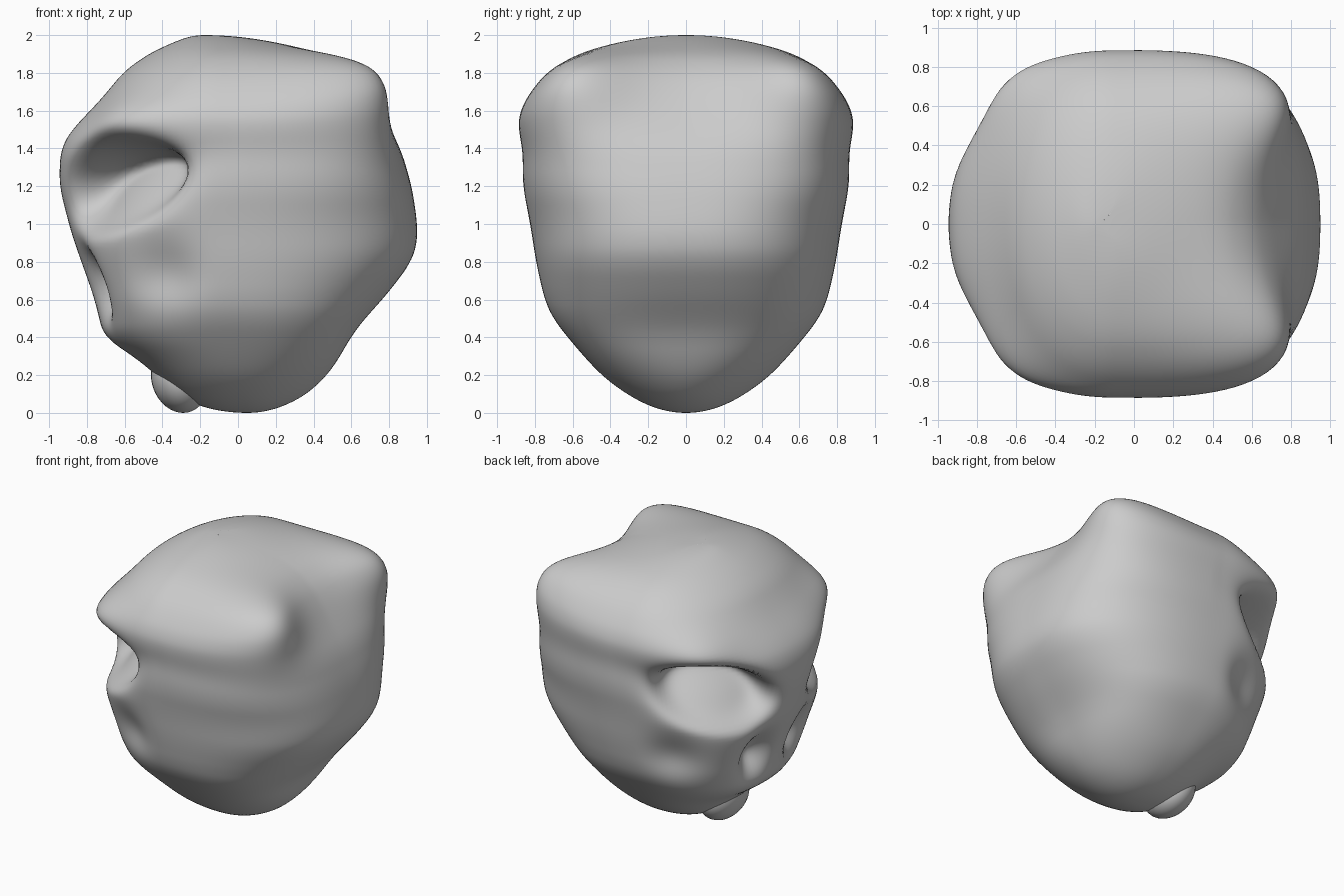
import bpy, bmesh, math
from mathutils import Vector

cube = bpy.data.objects.get("Cube")
if cube:
    bpy.data.objects.remove(cube, do_unlink=True)

mat = bpy.data.materials.new("plain_grey")
mat.use_nodes = True
grey = (0.6, 0.6, 0.6, 1)
mat.diffuse_color = grey
bsdf = next(n for n in mat.node_tree.nodes if n.type == 'BSDF_PRINCIPLED')
bsdf.inputs["Base Color"].default_value = grey
bsdf.inputs["Roughness"].default_value = 0.7

# Head sections: height, face x, back x, half width, squareness of the back
SECTIONS = [
    (0.00, 0.05, 0.05, 0.00, 2.0),
    (0.03, -0.18, 0.22, 0.17, 2.0),
    (0.10, -0.32, 0.36, 0.31, 2.0),
    (0.20, -0.43, 0.47, 0.445, 2.2),
    (0.30, -0.55, 0.54, 0.54, 2.5),
    (0.40, -0.71, 0.595, 0.625, 2.7),
    (0.50, -0.735, 0.67, 0.705, 2.7),
    (0.60, -0.76, 0.765, 0.75, 2.6),
    (0.80, -0.83, 0.92, 0.795, 2.6),
    (0.90, -0.865, 0.95, 0.81, 2.6),
    (1.00, -0.90, 0.95, 0.825, 2.6),
    (1.20, -0.95, 0.92, 0.865, 2.9),
    (1.40, -0.94, 0.86, 0.865, 3.1),
    (1.50, -0.88, 0.80, 0.89, 3.2),
    (1.60, -0.78, 0.735, 0.88, 3.5),
    (1.70, -0.69, 0.67, 0.82, 3.8),
    (1.80, -0.61, 0.59, 0.73, 3.8),
    (1.90, -0.47, 0.44, 0.57, 2.8),
    (1.96, -0.34, 0.20, 0.36, 2.0),
    (2.00, -0.18, -0.18, 0.00, 2.0),
]
ANGLES = [math.acos(max(-1, min(1, 1 - s[0]))) for s in SECTIONS]


def lookup(a):
    a = max(0, min(math.pi, a))
    for i in range(len(ANGLES) - 1):
        if a <= ANGLES[i + 1]:
            break
    f = (a - ANGLES[i]) / (ANGLES[i + 1] - ANGLES[i])
    f = max(0, min(1, f))
    return [p + (q - p) * f for p, q in zip(SECTIONS[i][1:], SECTIONS[i + 1][1:])]


def section(a):
    # average nearby sections for a soft profile, tight at the poles
    reach = min(0.07, a, math.pi - a)
    samples = [lookup(a + reach * k / 3) for k in range(-3, 4)]
    return [sum(col) / len(samples) for col in zip(*samples)]


# Soft sculpting dabs, mirrored in y: centre, radii, push
DABS = [
    ((0.56, 0.62, 1.75), (0.30, 0.32, 0.32), (0.17, 0.02, 0.05)),    # rear crown corner
    ((-0.62, 0.70, 1.53), (0.25, 0.25, 0.18), (-0.04, 0.05, 0.0)),   # brow corner
    ((-0.40, 0.72, 0.74), (0.18, 0.25, 0.18), (0.03, -0.06, 0.0)),   # cheek hollow
    ((-0.77, 0.24, 0.68), (0.16, 0.11, 0.16), (0.15, -0.03, 0.0)),   # nose hollow
]


def sculpt(p):
    side = -1 if p.y < 0 else 1
    q = Vector((p.x, abs(p.y), p.z))
    move = Vector()
    for centre, radii, push in DABS:
        d = sum(((q[i] - centre[i]) / radii[i]) ** 2 for i in range(3))
        move += Vector(push) * math.exp(-d)
    # eye socket: a slanted oval pushed inwards, deepest under the brow
    if q.x < 0:
        s = (q.x + 0.60) * 0.707 + (q.y - 0.535) * 0.707
        h = q.z - (1.18 + 0.18 * s)
        d = (s / 0.37) ** 2 + (h / 0.23) ** 2
        depth = 0.40 * max(0.1, min(1.1, 0.75 + 2.6 * h))
        move += Vector((0.707, -0.707, 0)) * depth / (1 + d ** 4)
    q += move
    return Vector((q.x, max(0, q.y) * side, q.z))


def finish(name, bm):
    bmesh.ops.recalc_face_normals(bm, faces=bm.faces)
    for f in bm.faces:
        f.smooth = True
    mesh = bpy.data.meshes.new(name)
    bm.to_mesh(mesh)
    bm.free()
    mesh.materials.append(mat)
    ob = bpy.data.objects.new(name, mesh)
    bpy.context.collection.objects.link(ob)
    return ob


# Head: loft the sections, then sculpt
RINGS, SIDES = 120, 160
bm = bmesh.new()
rings = []
for i in range(RINGS + 1):
    a = math.pi * i / RINGS
    z = 1 - math.cos(a)
    x0, x1, w, back_n = section(a)
    front_n = 2.3 - 0.35 * max(0, min(1, (z - 1.6) / 0.3))
    mid = max(x0, min(x1, -0.1 if z > 0.6 else 0.05 - 0.25 * z))
    ring = []
    for k in range(SIDES):
        t = 2 * math.pi * k / SIDES
        c, s = math.cos(t), math.sin(t)
        n = back_n if c > 0 else front_n
        r = (abs(c) ** n + abs(s) ** n) ** (-1 / n)
        p = Vector((mid + r * c * (x1 - mid if c > 0 else mid - x0), r * s * w, z))
        ring.append(bm.verts.new(sculpt(p)))
    rings.append(ring)
for low, high in zip(rings, rings[1:]):
    for k in range(SIDES):
        j = (k + 1) % SIDES
        bm.faces.new((low[k], low[j], high[j], high[k]))
bmesh.ops.remove_doubles(bm, verts=bm.verts, dist=0.0005)
head = finish("head", bm)
soften = head.modifiers.new("soften", 'SMOOTH')
soften.factor = 0.5
soften.iterations = 3

# Chin: small lump under the mouth, leaning forward at the top
bm = bmesh.new()
bmesh.ops.create_uvsphere(bm, u_segments=32, v_segments=20, radius=1)
for v in bm.verts:
    x, y, z = v.co
    v.co = (-0.31 + 0.15 * x - 0.02 * z, 0.21 * y, 0.18 + 0.18 * z)
finish("chin", bm)
